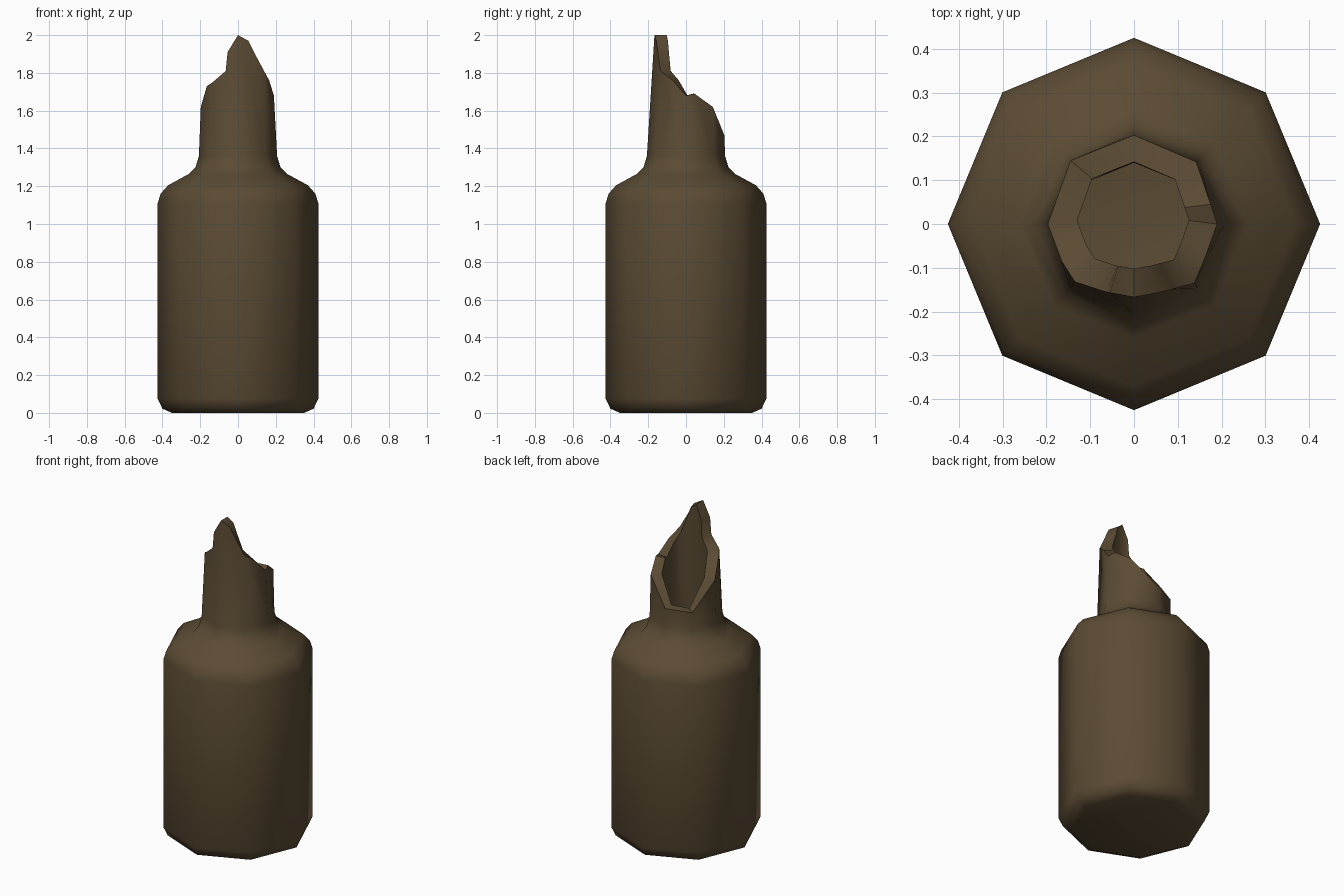
import bpy, bmesh, math

if "Cube" in bpy.data.objects:
    bpy.data.objects.remove(bpy.data.objects["Cube"])

SIDES = 8
glass = bpy.data.materials.new("brown_glass")
glass.diffuse_color = (0.105, 0.071, 0.034, 1)
glass.use_nodes = True
glass.node_tree.nodes["Principled BSDF"].inputs["Base Color"].default_value = glass.diffuse_color

# Radius and height of each ring, from the base up to the neck
PROFILE = [(0.35, 0.0), (0.40, 0.022), (0.425, 0.075), (0.425, 1.11), (0.41, 1.16),
           (0.37, 1.205), (0.26, 1.265), (0.225, 1.30), (0.207, 1.36)]

# Jagged rim, one chain per side: corner first, then the extra chips,
# counter-clockwise from +x
RIM = [
    [(0.19, 0, 1.68), (0.175, 0.045, 1.69)],
    [(0.142, 0.142, 1.62)],
    [(0, 0.203, 1.47)],
    [(-0.145, 0.145, 1.46)],
    [(-0.197, 0, 1.62), (-0.165, -0.085, 1.73)],
    [(-0.135, -0.132, 1.75), (-0.065, -0.155, 1.81), (-0.055, -0.157, 1.91)],
    [(0, -0.167, 2.0), (0.055, -0.157, 1.97), (0.09, -0.148, 1.90)],
    [(0.138, -0.135, 1.81), (0.165, -0.07, 1.76)],
]

bm = bmesh.new()


def ring(radius, z):
    return [bm.verts.new((radius * math.cos(i * math.tau / SIDES),
                          radius * math.sin(i * math.tau / SIDES), z)) for i in range(SIDES)]


def neck_wall(low, chains, inward):
    # One face per side, from a straight bottom edge up to the broken edge
    for i in range(SIDES):
        j = (i + 1) % SIDES
        face = [low[i], low[j], chains[j][0]] + chains[i][::-1]
        bm.faces.new(face[::-1] if inward else face)


# Base, body and shoulder
rings = [ring(r, z) for r, z in PROFILE]
bm.faces.new(rings[0][::-1])
for a, b in zip(rings, rings[1:]):
    for i in range(SIDES):
        j = (i + 1) % SIDES
        bm.faces.new((a[i], a[j], b[j], b[i]))

# Broken neck, outside and inside
outer = [[bm.verts.new(p) for p in chain] for chain in RIM]
inner = [[bm.verts.new((x * 0.66, y * 0.66 + 0.008, z)) for x, y, z in chain] for chain in RIM]
neck_wall(rings[-1], outer, False)
neck_wall(ring(0.14, 1.28), inner, True)

# Broken edge joining both walls
o, n = sum(outer, []), sum(inner, [])
for i in range(len(o)):
    j = (i + 1) % len(o)
    bm.faces.new((o[i], o[j], n[j], n[i]))

mesh = bpy.data.meshes.new("broken_bottle")
bm.to_mesh(mesh)
bm.free()
mesh.materials.append(glass)
bottle = bpy.data.objects.new("broken_bottle", mesh)
bpy.context.collection.objects.link(bottle)
bpy.context.view_layer.objects.active = bottle
bottle.select_set(True)
bpy.ops.object.shade_smooth_by_angle(angle=math.radians(50))
